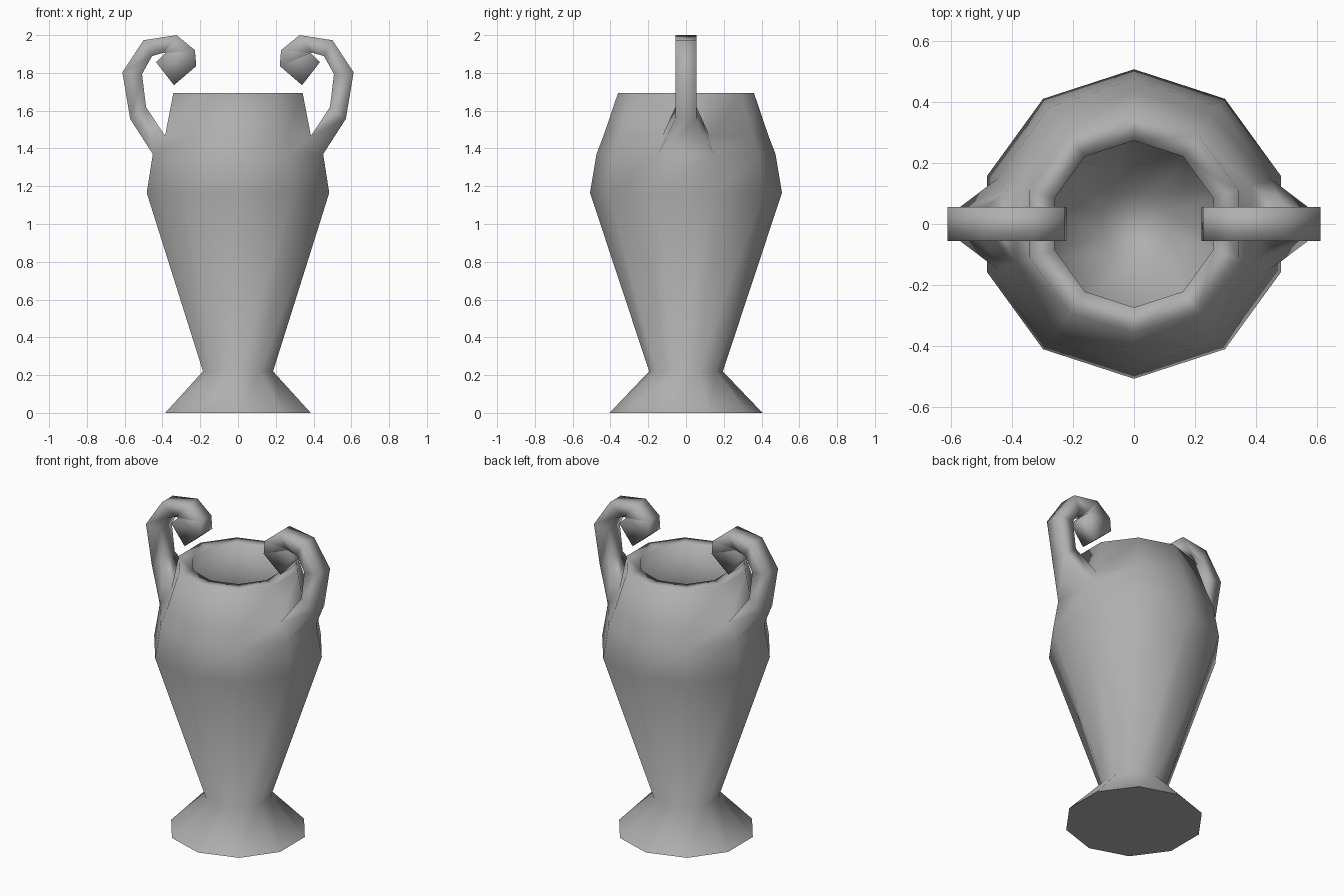
import bpy, bmesh, math

if "Cube" in bpy.data.objects:
    bpy.data.objects.remove(bpy.data.objects["Cube"])

SIDES = 10
bm = bmesh.new()


def bridge(rings, skip=()):
    for lvl, (a, b) in enumerate(zip(rings, rings[1:])):
        n = len(a)
        for i in range(n):
            if (lvl, i) in skip:
                continue
            j = (i + 1) % n
            bm.faces.new((a[i], a[j], b[j], b[i]))


# Vase body: (radius, radius beside the handles, height), outside then inside
profile = [(0.405, 0.405, 0), (0.195, 0.195, 0.22), (0.508, 0.508, 1.165),
           (0.474, 0.474, 1.37), (0.437, 0.406, 1.466), (0.36, 0.36, 1.693),
           (0.274, 0.274, 1.69), (0.385, 0.385, 1.35), (0.415, 0.415, 1.17),
           (0.115, 0.115, 0.26)]
rings = []
for r, r_side, z in profile:
    ring = []
    for k in range(SIDES):
        a = math.radians(18 + 36 * k)
        rr = r_side if abs(math.cos(a)) > 0.9 else r
        ring.append(bm.verts.new((rr * math.cos(a), rr * math.sin(a), z)))
    rings.append(ring)
# leave one opening on each side where the handles grow out
bridge(rings, skip={(3, 4), (3, 9)})
bm.faces.new(rings[0])
bm.faces.new(rings[-1])

# Scroll handles grown from the openings: outer (x, z), inner (x, z)
W = 0.056
sections = [((0.571, 1.556), (0.487, 1.62)),
            ((0.612, 1.804), (0.508, 1.794)),
            ((0.50, 1.973), (0.455, 1.889)),
            ((0.325, 2.0), (0.392, 1.907)),
            ((0.228, 1.92), (0.388, 1.906)),
            ((0.221, 1.836), (0.387, 1.902)),
            ((0.339, 1.735), (0.434, 1.857))]
for s, k in ((1, 9), (-1, 4)):
    j = (k + 1) % SIDES
    low, high = rings[3], rings[4]
    loops = [[low[k], low[j], high[j], high[k]]]
    for (xo, zo), (xi, zi) in sections:
        loops.append([bm.verts.new(p) for p in (
            (s * xo, -s * W, zo), (s * xo, s * W, zo),
            (s * xi, s * W, zi), (s * xi, -s * W, zi))])
    bridge(loops)
    bm.faces.new(loops[-1])

bmesh.ops.recalc_face_normals(bm, faces=bm.faces)
me = bpy.data.meshes.new("vase")
bm.to_mesh(me)
bm.free()
vase = bpy.data.objects.new("vase", me)
bpy.context.collection.objects.link(vase)

# Mid grey, smooth everywhere except the foot's underside
grey = bpy.data.materials.new("mid_grey")
grey.diffuse_color = (0.43, 0.43, 0.43, 1)
grey.use_nodes = True
grey.node_tree.nodes["Principled BSDF"].inputs["Base Color"].default_value = grey.diffuse_color
me.materials.append(grey)
bpy.context.view_layer.objects.active = vase
vase.select_set(True)
bpy.ops.object.shade_smooth_by_angle(angle=math.radians(120))
